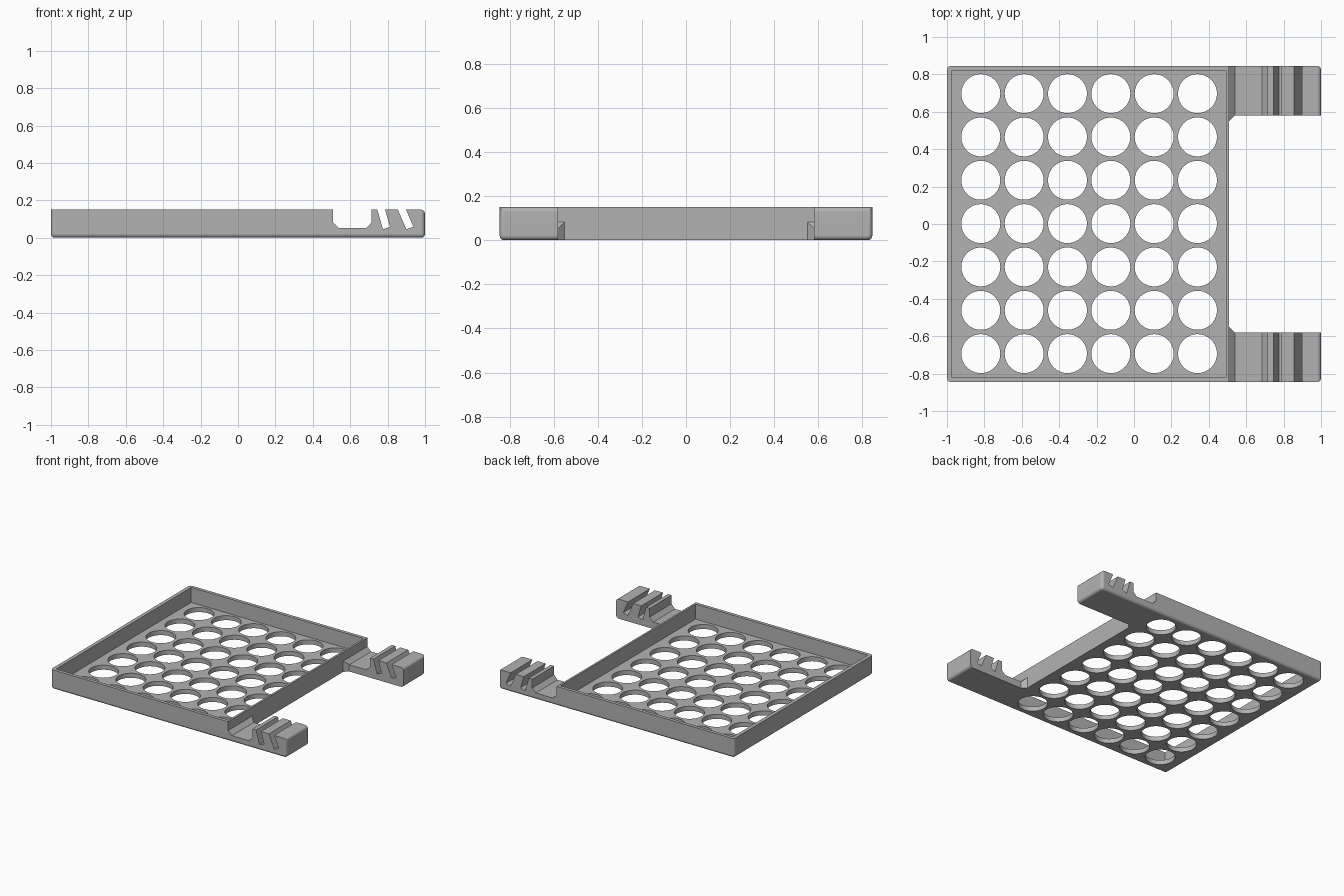
import bpy
import bmesh
import math

cube = bpy.data.objects.get("Cube")
if cube:
    bpy.data.objects.remove(cube, do_unlink=True)

HALF_Y, HEIGHT, FLOOR = 0.845, 0.15, 0.035
WALL_X, ARM_Y, GUSSET = 0.508, 0.58, 0.03

grey = bpy.data.materials.new("plain_grey")
grey.use_nodes = True
colour = (0.45, 0.45, 0.45, 1)
grey.diffuse_color = colour
grey.node_tree.nodes["Principled BSDF"].inputs["Base Color"].default_value = colour


def make_object(name, bm):
    bmesh.ops.recalc_face_normals(bm, faces=bm.faces)
    mesh = bpy.data.meshes.new(name)
    bm.to_mesh(mesh)
    bm.free()
    mesh.materials.append(grey)
    obj = bpy.data.objects.new(name, mesh)
    bpy.context.collection.objects.link(obj)
    return obj


def add_prism(bm, points, offset):
    """Extrude a closed outline of 3D points along an offset."""
    face = bm.faces.new([bm.verts.new(p) for p in points])
    out = bmesh.ops.extrude_face_region(bm, geom=[face])
    verts = [g for g in out["geom"] if isinstance(g, bmesh.types.BMVert)]
    bmesh.ops.translate(bm, verts=verts, vec=offset)


def plan_prism(bm, outline, z0, z1):
    add_prism(bm, [(x, y, z0) for x, y in outline], (0, 0, z1 - z0))


def side_prism(bm, outline):
    add_prism(bm, [(x, -1, z) for x, z in outline], (0, 2, 0))


def cut(target, name, bm):
    cutter = make_object(name, bm)
    cutter.hide_render = True
    mod = target.modifiers.new(name, "BOOLEAN")
    mod.operation, mod.solver, mod.object = "DIFFERENCE", "EXACT", cutter
    bpy.context.view_layer.objects.active = target
    bpy.ops.object.modifier_apply(modifier=mod.name)
    bpy.data.objects.remove(cutter, do_unlink=True)


# Outer block: rounded below, at the upright corners and over the arm tips
bm = bmesh.new()
plan_prism(bm, [(-1, -HALF_Y), (1, -HALF_Y), (1, HALF_Y), (-1, HALF_Y)], 0, HEIGHT)


def is_rounded(edge):
    a, b = (v.co for v in edge.verts)
    top = min(a.z, b.z) > 0.1
    return not top or min(a.x, b.x) > 0.9


bmesh.ops.bevel(bm, geom=[e for e in bm.edges if is_rounded(e)], offset=0.022,
                segments=5, profile=0.5, affect="EDGES")
tray = make_object("tray_with_arms", bm)

# Gap between the arms, with small corner gussets
bm = bmesh.new()
half = [(WALL_X, ARM_Y - GUSSET), (WALL_X + GUSSET, ARM_Y), (1.2, ARM_Y)]
plan_prism(bm, half + [(x, -y) for x, y in reversed(half)], -0.1, 0.3)
cut(tray, "gap_cutter", bm)

# Wide saddle and two leaning slots in each arm
bm = bmesh.new()
side_prism(bm, [(WALL_X, 0.3), (WALL_X, 0.083), (0.54, 0.052),
                (0.685, 0.052), (0.715, 0.083), (0.715, 0.3)])
for top, bottom in ((0.745, 0.775), (0.855, 0.9)):
    lean = (top - bottom) / 0.105
    rise = 0.155
    side_prism(bm, [(bottom, 0.045), (bottom + 0.038, 0.058),
                    (bottom + 0.038 + lean * (rise - 0.013), 0.2),
                    (bottom + lean * rise, 0.2)])
cut(tray, "slot_cutter", bm)

# Open pocket above the floor
bm = bmesh.new()
plan_prism(bm, [(-0.972, -0.82), (0.493, -0.82), (0.493, 0.82), (-0.972, 0.82)], FLOOR, 0.3)
cut(tray, "pocket_cutter", bm)

# Grid of round holes through the floor
bm = bmesh.new()
ring = [math.tau * i / 64 for i in range(64)]
for col in range(6):
    for row in range(7):
        cx, cy = -0.819 + 0.2317 * col, 0.002 + 0.2317 * (row - 3)
        plan_prism(bm, [(cx + 0.104 * math.cos(a), cy + 0.104 * math.sin(a)) for a in ring],
                   -0.05, 0.1)
cut(tray, "hole_cutter", bm)

# Smooth rounds and holes, keep flat faces flat
bpy.ops.object.select_all(action="DESELECT")
tray.select_set(True)
bpy.context.view_layer.objects.active = tray
bpy.ops.object.shade_smooth_by_angle(angle=math.radians(30))
weighted = tray.modifiers.new("flat_face_normals", "WEIGHTED_NORMAL")
weighted.keep_sharp = True
